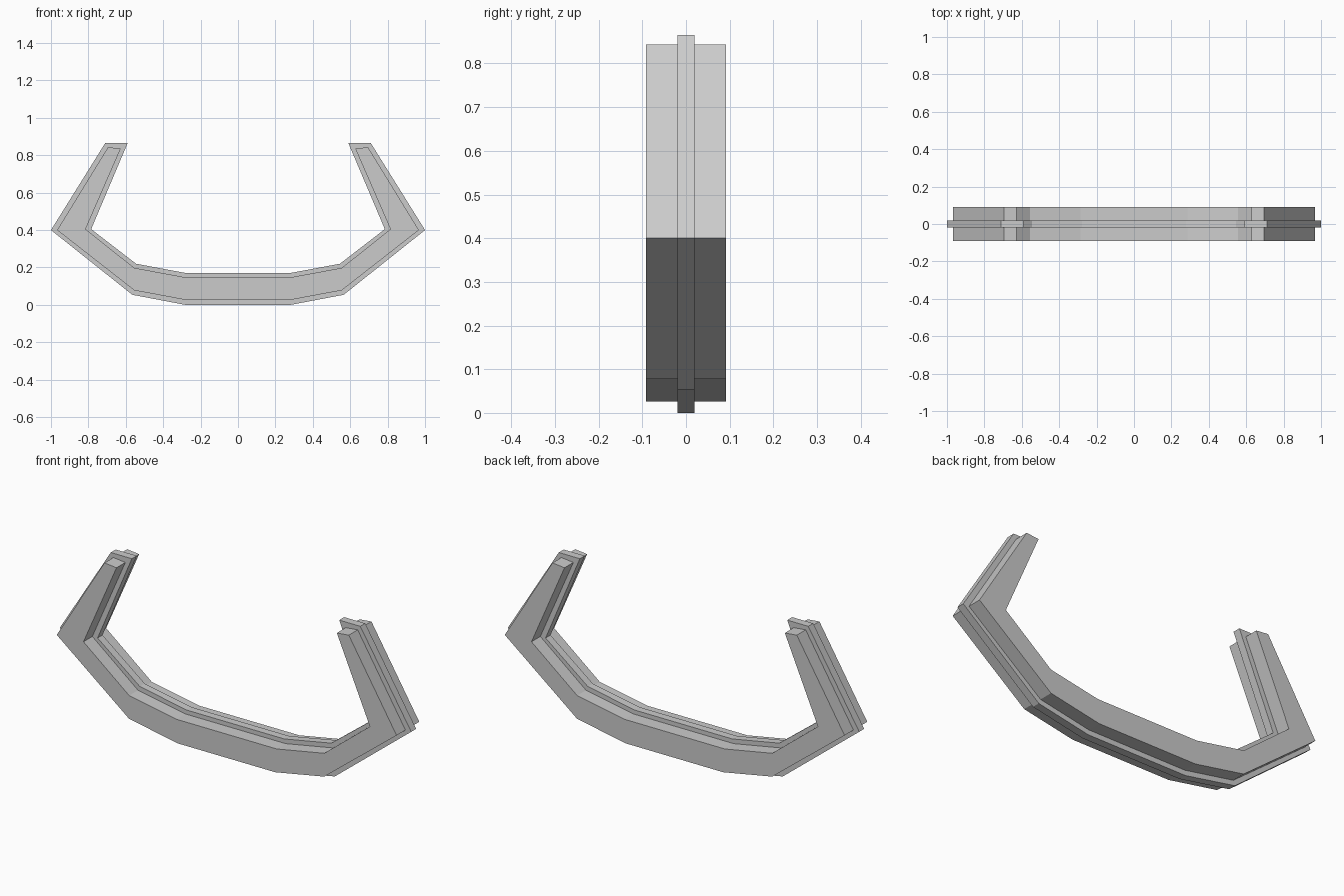
import bpy
import bmesh

if "Cube" in bpy.data.objects:
    bpy.data.objects.remove(bpy.data.objects["Cube"])

# Right half of each outline (x, z): bottom centre outwards, up the tip, back along the inside
rim = [(0.28, 0.0), (0.565, 0.054), (1.0, 0.40), (0.71, 0.865),
       (0.59, 0.865), (0.785, 0.405), (0.545, 0.22), (0.277, 0.17)]
body = [(0.277, 0.026), (0.555, 0.078), (0.967, 0.40), (0.695, 0.843),
        (0.627, 0.836), (0.815, 0.405), (0.555, 0.198), (0.285, 0.148)]


def full(half):
    """Mirror a half outline into a closed one."""
    return half + [(-x, z) for x, z in reversed(half)]


# Stepped layers from front to back: thick body with a thin projecting rim
T, R = 0.092, 0.02
layers = [(body, -T), (body, -R), (rim, -R), (rim, R), (body, R), (body, T)]

bm = bmesh.new()
rings = [[bm.verts.new((x, y, z)) for x, z in full(half)] for half, y in layers]
for a, b in zip(rings, rings[1:]):
    n = len(a)
    for i in range(n):
        j = (i + 1) % n
        bm.faces.new((a[i], a[j], b[j], b[i]))

# Front and back faces: strips across the arms and the base
n = len(body)
for ring in (rings[0], rings[-1]):
    for i in range(3):
        k = n - 1 - i
        bm.faces.new((ring[i], ring[i + 1], ring[k - 1], ring[k]))
        m = 2 * n - 1
        bm.faces.new((ring[m - i], ring[m - i - 1], ring[m - k + 1], ring[m - k]))
    bm.faces.new((ring[0], ring[n - 1], ring[n], ring[2 * n - 1]))
bmesh.ops.recalc_face_normals(bm, faces=bm.faces)

mesh = bpy.data.meshes.new("curved_bracket")
bm.to_mesh(mesh)
bm.free()
obj = bpy.data.objects.new("curved_bracket", mesh)
bpy.context.collection.objects.link(obj)
